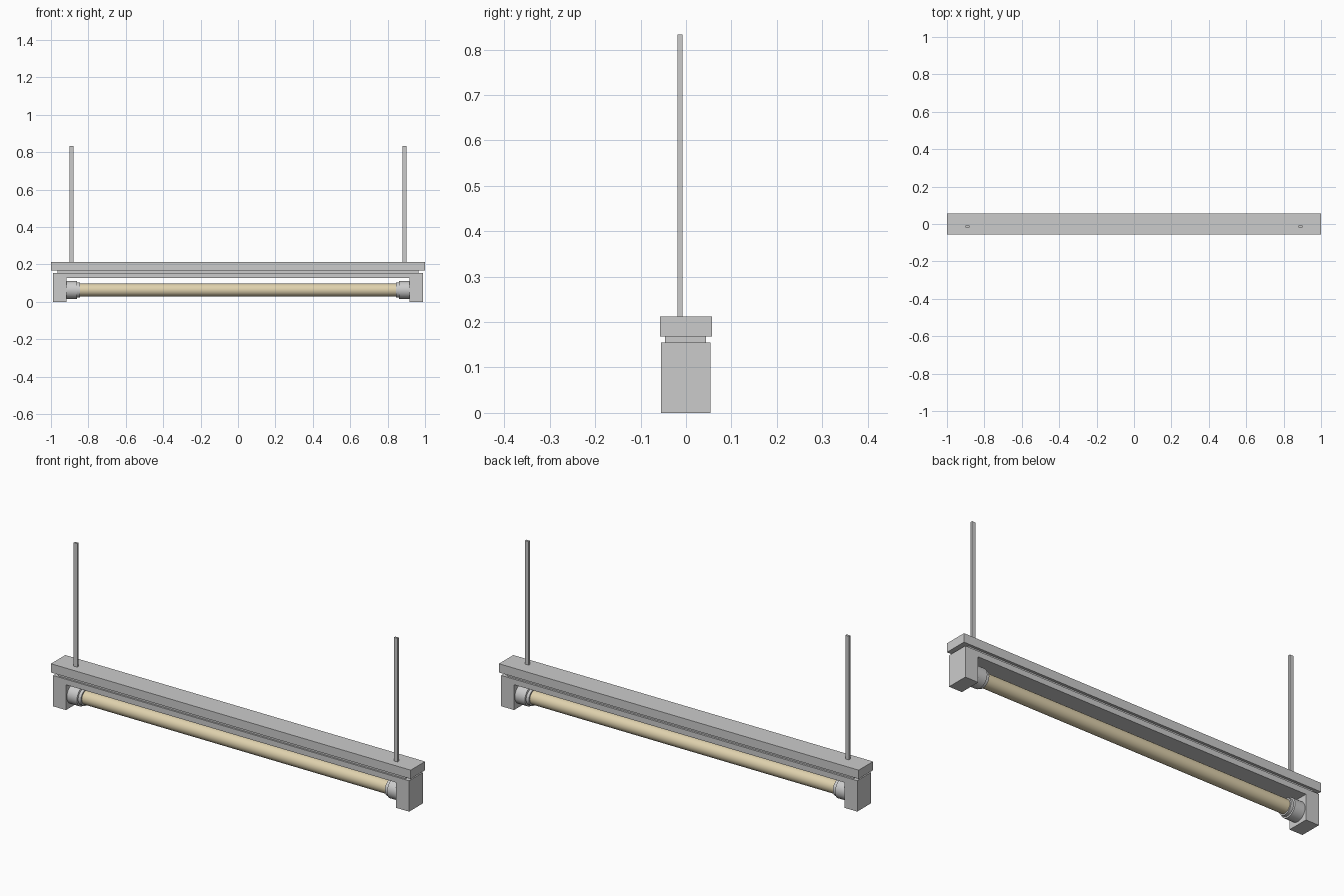
import bpy, bmesh, math

if "Cube" in bpy.data.objects:
    bpy.data.objects.remove(bpy.data.objects["Cube"])

TUBE_Z = 0.063


def make_object(name, bm):
    bmesh.ops.recalc_face_normals(bm, faces=bm.faces[:])
    mesh = bpy.data.meshes.new(name)
    bm.to_mesh(mesh)
    bm.free()
    obj = bpy.data.objects.new(name, mesh)
    bpy.context.collection.objects.link(obj)
    return obj


def box(name, x0, x1, y0, y1, z0, z1):
    bm = bmesh.new()
    bmesh.ops.create_cube(bm, size=1)
    for v in bm.verts:
        v.co.x = x1 if v.co.x > 0 else x0
        v.co.y = y1 if v.co.y > 0 else y0
        v.co.z = z1 if v.co.z > 0 else z0
    return make_object(name, bm)


def extrude_profile(name, points, y0, y1):
    bm = bmesh.new()
    face = bm.faces.new([bm.verts.new((x, y0, z)) for x, z in points])
    result = bmesh.ops.extrude_face_region(bm, geom=[face])
    for v in result["geom"]:
        if isinstance(v, bmesh.types.BMVert):
            v.co.y = y1
    return make_object(name, bm)


def turned(name, profile, sides=32):
    """Solid of revolution along x from (x, radius) pairs, capped at both ends."""
    bm = bmesh.new()
    rings = []
    for x, r in profile:
        rings.append([bm.verts.new((x, r * math.cos(a), TUBE_Z + r * math.sin(a)))
                      for a in (2 * math.pi * i / sides for i in range(sides))])
    for a, b in zip(rings, rings[1:]):
        for i in range(sides):
            j = (i + 1) % sides
            bm.faces.new((a[i], a[j], b[j], b[i]))
    bm.faces.new(rings[0])
    bm.faces.new(rings[-1])
    obj = make_object(name, bm)
    bpy.ops.object.select_all(action='DESELECT')
    obj.select_set(True)
    bpy.context.view_layer.objects.active = obj
    bpy.ops.object.shade_smooth_by_angle(angle=math.radians(35))
    return obj


# Top housing and the narrower spacer under it
box("top_housing", -1, 1, -0.057, 0.057, 0.168, 0.212)
box("spacer", -0.965, 0.965, -0.046, 0.044, 0.153, 0.169)

# Bracket: one bar with a leg at each end
half = [(0.99, 0.155), (0.99, 0), (0.918, 0), (0.918, 0.127)]
profile = half + [(-x, z) for x, z in reversed(half)]
extrude_profile("lamp_bracket", profile, -0.055, 0.054)

# Stepped sockets and hanging rods at both ends
for side, s in (("left", -1), ("right", 1)):
    turned(side + "_socket", [(s * 0.925, 0.048), (s * 0.862, 0.048),
                              (s * 0.860, 0.041), (s * 0.845, 0.041)])
    box(side + "_hanging_rod", s * 0.89 - 0.010, s * 0.89 + 0.010,
        -0.019, -0.008, 0.21, 0.833)

# Glowing tube
tube = turned("light_tube", [(-0.85, 0.034), (0.85, 0.034)])
cream = bpy.data.materials.new("warm_cream")
cream.diffuse_color = (0.74, 0.64, 0.42, 1)
cream.use_nodes = True
cream.node_tree.nodes["Principled BSDF"].inputs["Base Color"].default_value = cream.diffuse_color
tube.data.materials.append(cream)
